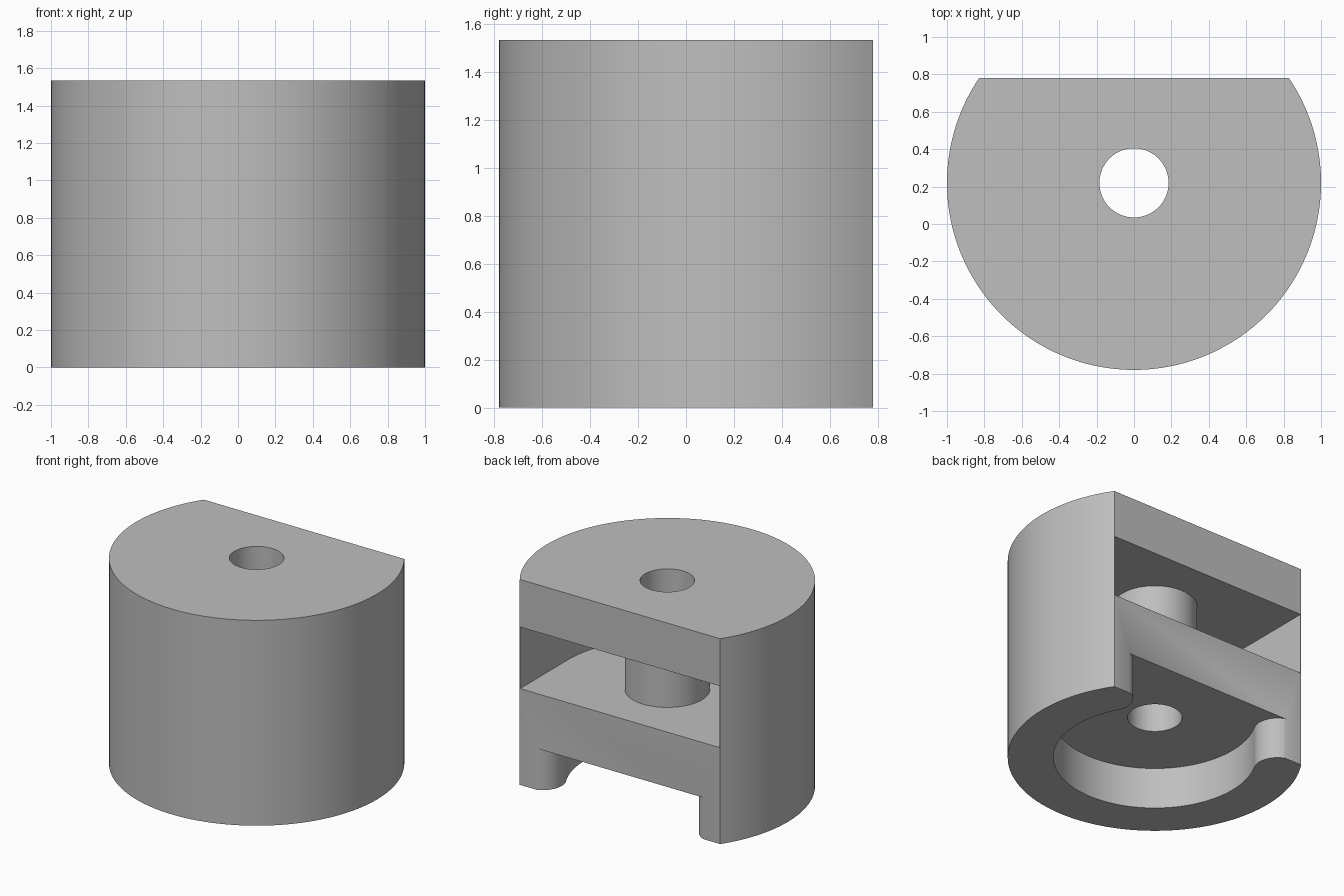
import bpy, bmesh
from math import sin, cos, radians, degrees, atan2, asin, sqrt

if "Cube" in bpy.data.objects:
    bpy.data.objects.remove(bpy.data.objects["Cube"], do_unlink=True)

AXIS_Y = 0.22          # the bore axis sits behind the middle
FLAT = 0.56            # flat back, measured from the axis
HEIGHT = 1.535
SLOT = (0.72, 1.18)    # bottom and top of the side slot
RECESS = 0.31          # depth of the pocket underneath

grey = bpy.data.materials.new("plain grey")
grey.use_nodes = True
colour = (0.52, 0.52, 0.52, 1)
grey.diffuse_color = colour
grey.node_tree.nodes["Principled BSDF"].inputs["Base Color"].default_value = colour


def arc(cx, cy, r, start, end, steps):
    angles = [radians(start + (end - start) * i / steps) for i in range(steps + 1)]
    return [(cx + r * cos(a), cy + r * sin(a)) for a in angles]


def prism(name, outline, z0, z1):
    """Extrude a closed outline, drawn around the bore axis, from z0 to z1."""
    bm = bmesh.new()
    face = bm.faces.new([bm.verts.new((x, y + AXIS_Y, z0)) for x, y in outline])
    grown = bmesh.ops.extrude_face_region(bm, geom=[face])["geom"]
    bmesh.ops.translate(bm, vec=(0, 0, z1 - z0),
                        verts=[v for v in grown if isinstance(v, bmesh.types.BMVert)])
    bmesh.ops.recalc_face_normals(bm, faces=bm.faces)
    mesh = bpy.data.meshes.new(name)
    bm.to_mesh(mesh)
    bm.free()
    mesh.materials.append(grey)
    obj = bpy.data.objects.new(name, mesh)
    bpy.context.collection.objects.link(obj)
    return obj


def circle(r, steps):
    return arc(0, 0, r, 0, 360, steps)[:-1]


def cut(target, tool):
    mod = target.modifiers.new("cut", "BOOLEAN")
    mod.operation = "DIFFERENCE"
    mod.solver = "EXACT"
    mod.object = tool
    bpy.context.view_layer.objects.active = target
    bpy.ops.object.modifier_apply(modifier=mod.name)
    bpy.data.objects.remove(tool, do_unlink=True)


# Round body with a flat back
edge = degrees(asin(FLAT))
body = prism("body", arc(0, 0, 1, 180 - edge, 360 + edge, 120), 0, HEIGHT)

# Deep slot open at the back, leaving the central boss standing
slot_r = 0.825
slot_outline = arc(0, 0, slot_r, 180, 360, 64) + [(slot_r, 0.8), (-slot_r, 0.8)]
slot = prism("slot_cutter", slot_outline, *SLOT)
cut(slot, prism("boss_cutter", circle(0.288, 64), 0, HEIGHT))
cut(body, slot)

# Pocket underneath: round, with rounded wall ends beside the back opening
pocket_r, lip_r, lip_y = 0.69, 0.16, 0.41
lip_x = sqrt((pocket_r + lip_r) ** 2 - lip_y ** 2)
tangent = degrees(atan2(lip_y, lip_x))
lip_end = 180 - degrees(asin((FLAT - lip_y) / lip_r))
right_lip = arc(lip_x, lip_y, lip_r, 180 + tangent, lip_end, 20)
right_lip.append((right_lip[-1][0], 0.8))
left_lip = [(-x, y) for x, y in reversed(right_lip)]
bowl = arc(0, 0, pocket_r, 180 - tangent, 360 + tangent, 80)[1:-1]
cut(body, prism("pocket_cutter", left_lip + bowl + right_lip, -0.1, RECESS))

# Bore through the whole part
cut(body, prism("bore_cutter", circle(0.185, 64), -0.1, HEIGHT + 0.1))

bpy.ops.object.select_all(action="DESELECT")
body.select_set(True)
bpy.context.view_layer.objects.active = body
bpy.ops.object.shade_smooth_by_angle(angle=radians(30))
